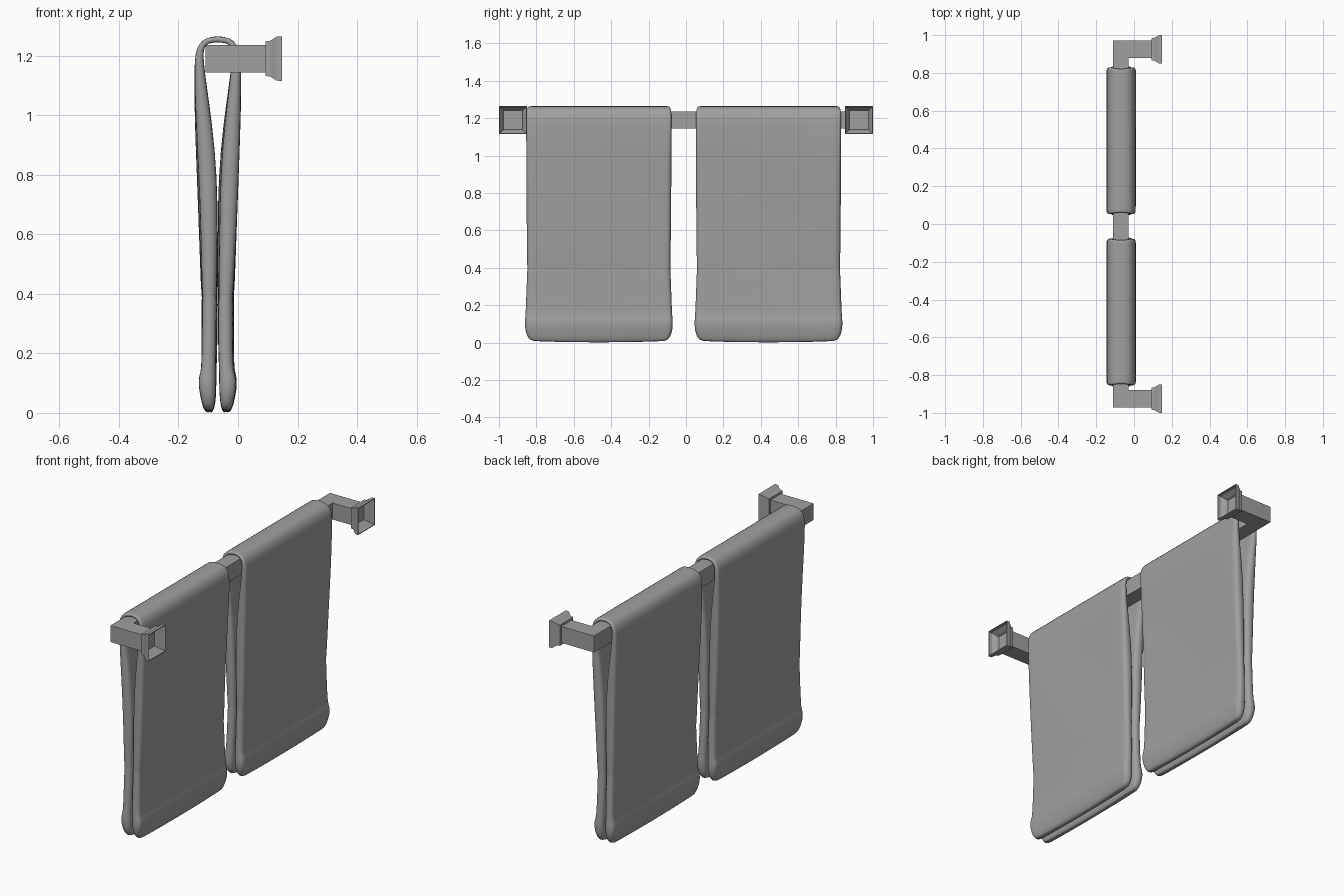
import bpy, bmesh, math

cube = bpy.data.objects.get("Cube")
if cube:
    bpy.data.objects.remove(cube, do_unlink=True)

grey = bpy.data.materials.new("mid_grey")
grey.use_nodes = True
COLOUR = (0.35, 0.35, 0.35, 1)
grey.diffuse_color = COLOUR
grey.node_tree.nodes["Principled BSDF"].inputs["Base Color"].default_value = COLOUR

RAIL_Z, HALF, ARM_Y = 1.19, 0.046, 0.925
TOWEL_X = -0.068


def finish(name, bm, smooth=False):
    bmesh.ops.recalc_face_normals(bm, faces=bm.faces)
    mesh = bpy.data.meshes.new(name)
    bm.to_mesh(mesh)
    bm.free()
    mesh.materials.append(grey)
    obj = bpy.data.objects.new(name, mesh)
    bpy.context.collection.objects.link(obj)
    if smooth:
        for poly in mesh.polygons:
            poly.use_smooth = True
    return obj


def loft(bm, rings, cap_start=True, cap_end=True):
    loops = [[bm.verts.new(p) for p in ring] for ring in rings]
    n = len(loops[0])
    for a, b in zip(loops, loops[1:]):
        for i in range(n):
            j = (i + 1) % n
            bm.faces.new((a[i], a[j], b[j], b[i]))
    if cap_start:
        bm.faces.new(loops[0])
    if cap_end:
        bm.faces.new(loops[-1])


def square(x, y, r):
    return [(x, y + sy * r, RAIL_Z + sz * r)
            for sy, sz in ((-1, -1), (1, -1), (1, 1), (-1, 1))]


# Square rail between the two arms
bm = bmesh.new()
corners = ((-0.11, -HALF), (-0.03, -HALF), (-0.03, HALF), (-0.11, HALF))
loft(bm, [[(x, y, RAIL_Z + z) for x, z in corners]
          for y in (HALF - ARM_Y, ARM_Y - HALF)], False, False)
finish("rail", bm)

# Arms and flared, hollow-backed wall mounts
FLARE = ((0.092, HALF), (0.092, 0.058), (0.108, 0.06), (0.13, 0.074), (0.148, 0.075),
         (0.148, 0.071), (0.13, 0.069), (0.11, 0.055), (0.097, 0.05))
for side, y in (("front", -ARM_Y), ("back", ARM_Y)):
    bm = bmesh.new()
    loft(bm, [square(-0.11, y, HALF), square(0.093, y, HALF)])
    finish(side + "_arm", bm)
    bm = bmesh.new()
    loft(bm, [square(x, y, r) for x, r in FLARE], False, True)
    finish(side + "_wall_mount", bm)

# Towel leg from hem to fold: offset from centre, height, half thickness, side inset
LEG = ((0.028, 0.006, 0.006, 0.05), (0.03, 0.014, 0.016, 0.028), (0.031, 0.04, 0.023, 0.008),
       (0.034, 0.08, 0.028, 0.0), (0.035, 0.12, 0.029, 0.0), (0.031, 0.145, 0.025, 0.002),
       (0.029, 0.17, 0.024, 0.004), (0.027, 0.28, 0.024, 0.008), (0.027, 0.385, 0.024, 0.012),
       (0.027, 0.4, 0.0225, 0.013), (0.028, 0.415, 0.025, 0.012), (0.031, 0.6, 0.028, 0.01),
       (0.036, 0.8, 0.031, 0.008), (0.048, 0.98, 0.027, 0.007), (0.058, 1.1, 0.02, 0.007),
       (0.063, 1.19, 0.015, 0.007), (0.06, 1.228, 0.012, 0.008), (0.046, 1.251, 0.01, 0.01),
       (0.024, 1.259, 0.01, 0.014))
PATH = ([(c, z, h, i) for c, z, h, i in LEG] + [(0, 1.261, 0.01, 0.016)]
        + [(-c, z, h, i) for c, z, h, i in reversed(LEG)])
COLUMNS, ROUND = 24, 6


def towel(name, y0, y1, phase):
    mid, half = (y0 + y1) / 2, (y1 - y0) / 2
    rings = []
    for k, (c, z, h, inset) in enumerate(PATH):
        # Direction across the cloth thickness
        a, b = PATH[max(k - 1, 0)], PATH[min(k + 1, len(PATH) - 1)]
        dx, dz = b[0] - a[0], b[1] - a[1]
        length = math.hypot(dx, dz)
        nx, nz = dz / length, -dx / length
        if z < 0.2:
            nx, nz = (1 if c > 0 else -1), 0
        w = half - inset
        edge = min(0.022, h)
        section = []
        for s in (1, -1):
            for i in range(COLUMNS + 1):
                section.append((s * (w - edge) * (2 * i / COLUMNS - 1), s * h))
            for i in range(1, ROUND):
                t = math.pi / 2 - math.pi * i / ROUND
                section.append((s * (w - edge + edge * math.cos(t)), s * h * math.sin(t)))
        loose = math.sin(math.pi * min(z, 1.19) / 1.19)
        ring = []
        for v, t in section:
            sway = 0.004 * loose * math.sin(5 * v + 4 * z + phase)
            sag = 0.006 * (v / half) ** 2 if z < 0.1 else 0
            ring.append((TOWEL_X + c + nx * t + sway, mid + v, z + nz * t + sag))
        rings.append(ring)
    bm = bmesh.new()
    loft(bm, rings)
    bmesh.ops.translate(bm, verts=bm.verts, vec=(0, 0, -min(v.co.z for v in bm.verts)))
    obj = finish(name, bm, True)
    sub = obj.modifiers.new("soft_cloth", "SUBSURF")
    sub.levels = sub.render_levels = 1


towel("front_towel", -0.862, -0.07, 0.0)
towel("back_towel", 0.045, 0.837, 2.0)
